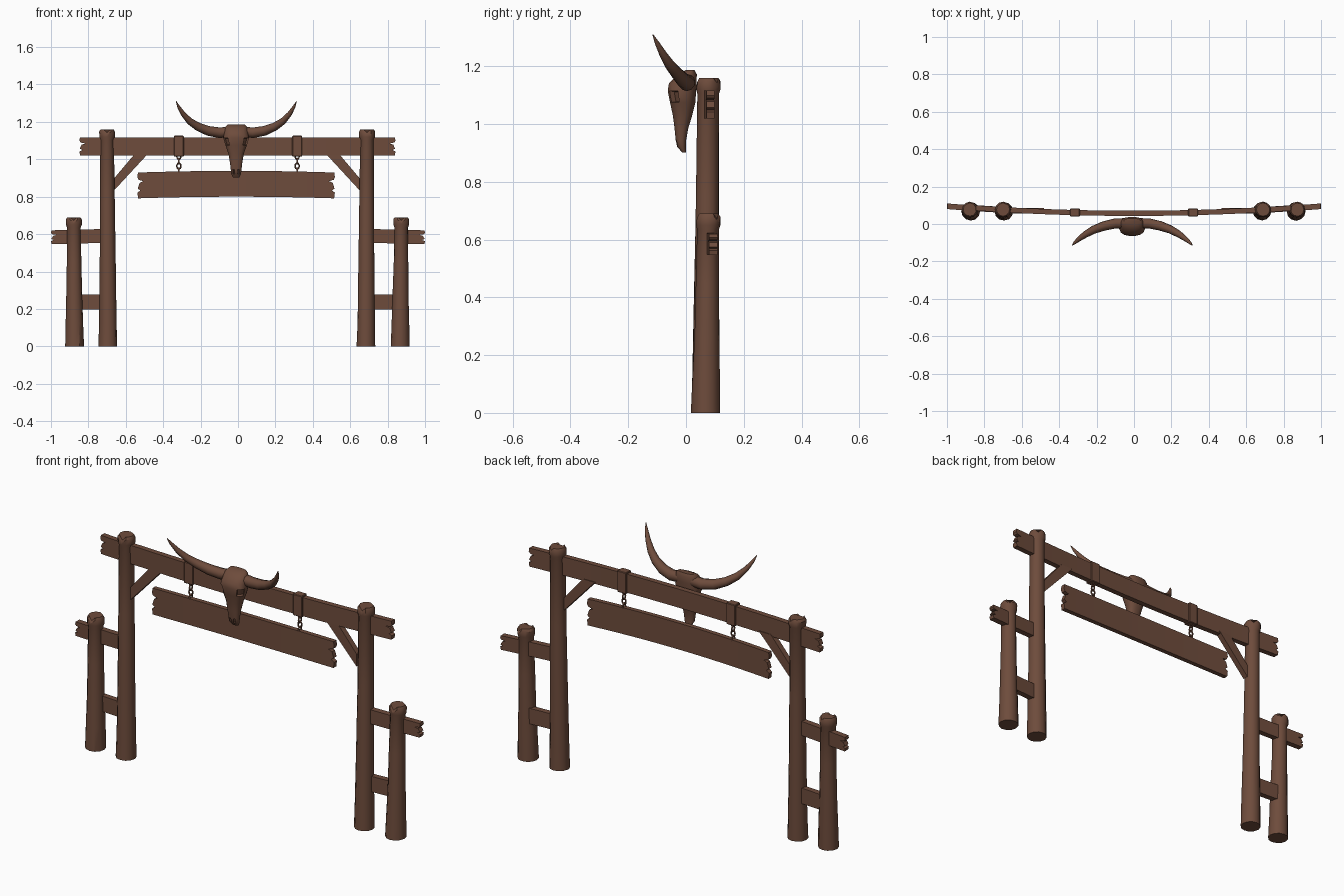
import bpy, bmesh, math, random
from mathutils import Vector

if "Cube" in bpy.data.objects:
    bpy.data.objects.remove(bpy.data.objects["Cube"])

random.seed(4)
wood = bpy.data.materials.new("weathered brown")
wood.diffuse_color = (0.156, 0.072, 0.045, 1)
wood.use_nodes = True
wood.node_tree.nodes["Principled BSDF"].inputs["Base Color"].default_value = wood.diffuse_color


def finish(bm, name, angle=35):
    bmesh.ops.recalc_face_normals(bm, faces=bm.faces[:])
    me = bpy.data.meshes.new(name)
    bm.to_mesh(me)
    bm.free()
    ob = bpy.data.objects.new(name, me)
    bpy.context.collection.objects.link(ob)
    me.materials.append(wood)
    bpy.ops.object.select_all(action='DESELECT')
    ob.select_set(True)
    bpy.context.view_layer.objects.active = ob
    bpy.ops.object.shade_smooth_by_angle(angle=math.radians(angle))
    return ob


def loft(rings):
    """Skin a list of equally sized point rings and cap both ends."""
    bm = bmesh.new()
    vs = [[bm.verts.new(p) for p in r] for r in rings]
    n = len(rings[0])
    for a, b in zip(vs, vs[1:]):
        for i in range(n):
            j = (i + 1) % n
            bm.faces.new((a[i], a[j], b[j], b[i]))
    bm.faces.new(vs[0])
    bm.faces.new(vs[-1])
    return bm


def bow(x):
    return 0.057 + 0.04 * x * x


# Round posts: flared foot, lipped and chipped head
def post(name, x0, x1, h):
    prof = [(0.050, 0), (0.047, 0.12), (0.043, 0.3 * h + 0.05), (0.039, 0.65 * h),
            (0.037, h - 0.055), (0.042, h - 0.04), (0.042, h - 0.012), (0.035, h)]
    n, rings = 12, []
    for k, (r, z) in enumerate(prof):
        t = z / h
        ring = []
        for i in range(n):
            a = 2 * math.pi * i / n
            rr = r * (1 + random.uniform(-0.025, 0.025))
            dz = -0.018 if k >= 6 and i in (2, 9) else 0
            ring.append((x0 + (x1 - x0) * t + rr * math.cos(a),
                         0.068 + 0.009 * t + rr * math.sin(a), z + dz))
        rings.append(ring)
    finish(loft(rings), name)


post("tall_post_left", -0.695, -0.700, 1.16)
post("tall_post_right", 0.685, 0.690, 1.16)
post("short_post_left", -0.873, -0.878, 0.69)
post("short_post_right", 0.867, 0.873, 0.69)

# Row heights (0..1) and how far each row is broken back at the plank end
BROKEN = [(0, .004), (.22, 0), (.3, .016), (.38, .002), (.6, .012),
          (.66, .032), (.72, .006), (.82, 0), (1, .003)]


def plank(name, xa, xb, z0, z1, th, cols=16, left=1, right=1, sag=0, lift=0, dy=0):
    bm = bmesh.new()
    nr, half = len(BROKEN), (xb - xa) / 2
    grid = []
    for s in (-1, 1):
        side = []
        for f, inset in BROKEN:
            row = []
            for c in range(cols + 1):
                # columns start a little inside the broken ends
                x = xa + 0.04 + (xb - xa - 0.08) * (c - 1) / (cols - 2)
                if c == 0:
                    x = xa + inset * left
                if c == cols:
                    x = xb - inset * right
                u = (x - (xa + xb) / 2) / half
                z = z0 + (z1 - z0) * f - sag * u * u + lift * u
                row.append(bm.verts.new((x, bow(x) + dy + s * th / 2, z)))
            side.append(row)
        grid.append(side)
    A, B = grid
    for r in range(nr - 1):
        for c in range(cols):
            for g in grid:
                bm.faces.new((g[r][c], g[r][c + 1], g[r + 1][c + 1], g[r + 1][c]))
        for c in (0, cols):
            bm.faces.new((A[r][c], A[r + 1][c], B[r + 1][c], B[r][c]))
    for r in (0, nr - 1):
        for c in range(cols):
            bm.faces.new((A[r][c], A[r][c + 1], B[r][c + 1], B[r][c]))
    finish(bm, name)


plank("top_beam", -0.848, 0.842, 1.02, 1.117, 0.028)
plank("hanging_board", -0.538, 0.518, 0.80, 0.938, 0.024, sag=0.009)
plank("upper_rail_left", -1.0, -0.69, 0.55, 0.624, 0.03, 6, right=0, lift=0.004, dy=-.002)
plank("upper_rail_right", 0.68, 1.0, 0.55, 0.624, 0.03, 6, left=0, lift=-0.004, dy=-.002)
plank("lower_rail_left", -0.86, -0.69, 0.197, 0.278, 0.03, 4, 0, 0)
plank("lower_rail_right", 0.68, 0.855, 0.197, 0.278, 0.03, 4, 0, 0)

for s, side in ((-1, "left"), (1, "right")):
    # Diagonal brace between post and beam
    ox = -0.006
    pts = [(0.655, 0.835), (0.655, 0.90), (0.545, 1.03), (0.475, 1.03)]
    pts = [pts[0], pts[1], pts[2], pts[3]]
    finish(loft([[(s * x + ox, y, z) for x, z in pts] for y in (0.055, 0.085)]),
           "brace_" + side)

    # Strap around the beam
    cx = s * 0.316 - 0.0
    y = bow(cx)
    rings = [[(cx + dx, y + sy * 0.021, z) for dx, sy in
              ((-.026, -1), (.026, -1), (.026, 1), (-.026, 1))] for z in (1.014, 1.126)]
    bm = loft(rings)
    bmesh.ops.bevel(bm, geom=bm.edges[:], offset=0.003, segments=1, affect='EDGES')
    finish(bm, "strap_" + side)

    # Chain links, each turned a quarter from the last
    for k in range(4):
        cz = 1.016 - k * 0.026
        rings, N, M = [], 14, 6
        for i in range(N):
            a = 2 * math.pi * i / N
            ring = []
            for j in range(M):
                b = 2 * math.pi * j / M
                w = 0.011 + 0.004 * math.cos(b)
                h = 0.016 + 0.004 * math.cos(b)
                p, q = w * math.cos(a), 0.004 * math.sin(b)
                if k % 2:
                    p, q = q, p
                ring.append((cx + p, y + q, cz + h * math.sin(a)))
            rings.append(ring)
        bm = loft(rings + [rings[0]])
        bmesh.ops.delete(bm, geom=[f for f in bm.faces if len(f.verts) == M], context='FACES_ONLY')
        bmesh.ops.remove_doubles(bm, verts=bm.verts[:], dist=1e-5)
        finish(bm, "chain_link_" + side, 60)

    # Curved tapering horn
    path = [(0.03, 0.005, 1.147, .028), (0.09, 0.003, 1.142, .028), (0.15, -0.010, 1.152, .026),
            (0.205, -0.030, 1.174, .022), (0.25, -0.055, 1.204, .018),
            (0.285, -0.080, 1.243, .013), (0.308, -0.100, 1.28, .008), (0.322, -0.115, 1.31, .0015)]
    P = [Vector(p[:3]) for p in path]
    rings = []
    for i, p in enumerate(P):
        t = (P[min(i + 1, len(P) - 1)] - P[max(i - 1, 0)]).normalized()
        u = t.cross(Vector((0, 1, 0))).normalized()
        v = t.cross(u)
        ring = []
        for j in range(10):
            a = 2 * math.pi * j / 10
            q = p + path[i][3] * (math.cos(a) * u + math.sin(a) * v)
            ring.append((s * q.x - 0.009, q.y, q.z))
        rings.append(ring)
    finish(loft(rings), "horn_" + side, 60)

# Skull: height, half width, front y, back y
SKULL = [(1.187, .045, .000, .030), (1.172, .060, -.030, .038), (1.14, .064, -.060, .037),
         (1.115, .070, -.064, .036), (1.075, .058, -.056, .033), (1.03, .042, -.046, .022),
         (0.985, .034, -.040, .008), (0.945, .029, -.036, .001), (0.922, .027, -.031, .000),
         (0.902, .017, -.014, .000)]
rings = []
for z, w, yf, yb in SKULL:
    ring = []
    for i in range(16):
        a = 2 * math.pi * (i + 0.5) / 16
        c, d = math.cos(a), math.sin(a)
        c, d = math.copysign(abs(c) ** .8, c), math.copysign(abs(d) ** .8, d)
        ring.append((-0.010 + w * c, (yf + yb) / 2 + (yb - yf) / 2 * d, z))
    rings.append(ring)
bm = loft(rings)
bmesh.ops.recalc_face_normals(bm, faces=bm.faces[:])


# Sunken eye sockets and nostrils
def sink(zlo, zhi, xlo, xhi, inset, depth):
    for s in (-1, 1):
        fs = [f for f in bm.faces if len(f.verts) == 4 and f.normal.y < -0.1
              and zlo < f.calc_center_median().z < zhi
              and xlo < s * (f.calc_center_median().x + 0.010) < xhi]
        if fs:
            bmesh.ops.inset_region(bm, faces=fs, thickness=inset, depth=0)
            for v in {v for f in fs for v in f.verts}:
                v.co += Vector((-s * depth * .6, depth, 0))


sink(1.08, 1.11, 0.036, 0.062, 0.004, 0.014)
sink(0.925, 0.94, 0.006, 0.02, 0.002, 0.007)
finish(bm, "skull", 40)
